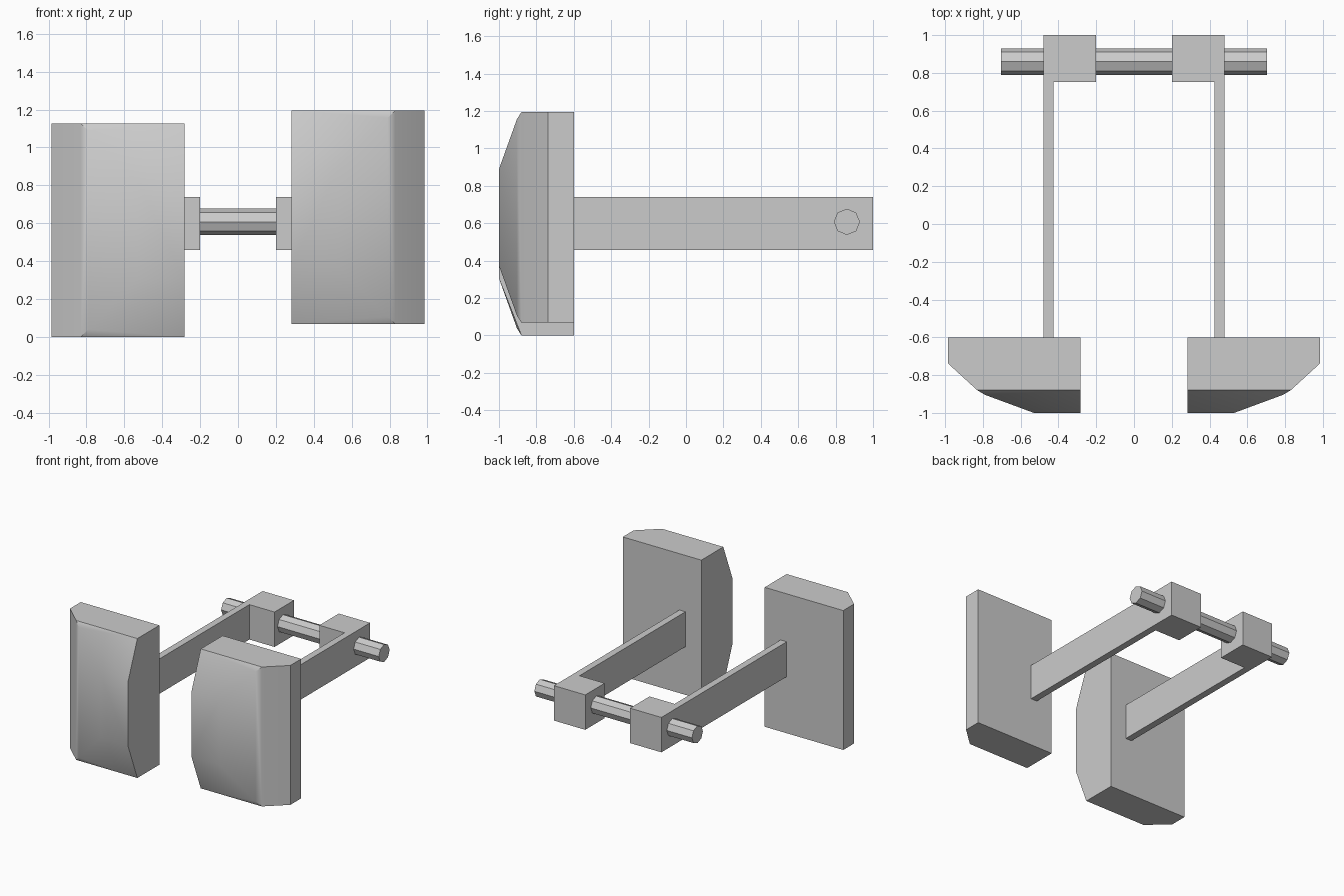
import bpy, bmesh, math

cube = bpy.data.objects.get("Cube")
if cube:
    bpy.data.objects.remove(cube, do_unlink=True)

grey = bpy.data.materials.new("plain grey")
grey.use_nodes = True
COLOUR = (0.6, 0.6, 0.6, 1)
grey.diffuse_color = COLOUR
grey.node_tree.nodes["Principled BSDF"].inputs["Base Color"].default_value = COLOUR


def make_object(name, bm):
    bmesh.ops.recalc_face_normals(bm, faces=bm.faces)
    mesh = bpy.data.meshes.new(name)
    bm.to_mesh(mesh)
    bm.free()
    mesh.materials.append(grey)
    obj = bpy.data.objects.new(name, mesh)
    bpy.context.collection.objects.link(obj)
    return obj


def smooth(obj):
    bpy.ops.object.select_all(action='DESELECT')
    obj.select_set(True)
    bpy.context.view_layer.objects.active = obj
    bpy.ops.object.shade_smooth_by_angle(angle=math.radians(30))


def pad(name, side, mid_z):
    """Domed block: (x, y, half height) corners, hulled above and below mid_z."""
    corners = [
        (0.283, -0.6, 0.563), (0.985, -0.6, 0.563),    # flat back
        (0.985, -0.738, 0.563), (0.83, -0.88, 0.563),  # outer chamfer
        (0.283, -0.88, 0.563),                         # inner front edge
        (0.79, -0.904, 0.525),                         # chamfer shoulder
        (0.53, -1.0, 0.258), (0.283, -1.0, 0.258),     # raised front
    ]
    bm = bmesh.new()
    for x, y, h in corners:
        for s in (-1, 1):
            bm.verts.new((side * x, y, mid_z + s * h))
    bmesh.ops.convex_hull(bm, input=bm.verts)
    bmesh.ops.dissolve_limit(bm, angle_limit=math.radians(1),
                             verts=bm.verts, edges=bm.edges)
    smooth(make_object(name, bm))


def arm(name, side):
    """L-shaped plan outline extruded upward: thin bar with a block at the back."""
    outline = [(0.425, -0.6), (0.48, -0.6), (0.48, 1.0),
               (0.2, 1.0), (0.2, 0.752), (0.425, 0.752)]
    bm = bmesh.new()
    face = bm.faces.new([bm.verts.new((side * x, y, 0.457)) for x, y in outline])
    top = bmesh.ops.extrude_face_region(bm, geom=[face])["geom"]
    bmesh.ops.translate(bm, vec=(0, 0, 0.282),
                        verts=[v for v in top if isinstance(v, bmesh.types.BMVert)])
    make_object(name, bm)


for label, side, mid_z in (("right", -1, 0.563), ("left", 1, 0.631)):
    pad(label + "_pad", side, mid_z)
    arm(label + "_arm", side)

# Eight-sided rod through both arm blocks
bpy.ops.mesh.primitive_cylinder_add(vertices=8, radius=0.07, depth=1.408,
                                    location=(0, 0.86, 0.607),
                                    rotation=(0, math.pi / 2, 0))
rod = bpy.context.object
rod.name = "cross_rod"
rod.data.materials.append(grey)
